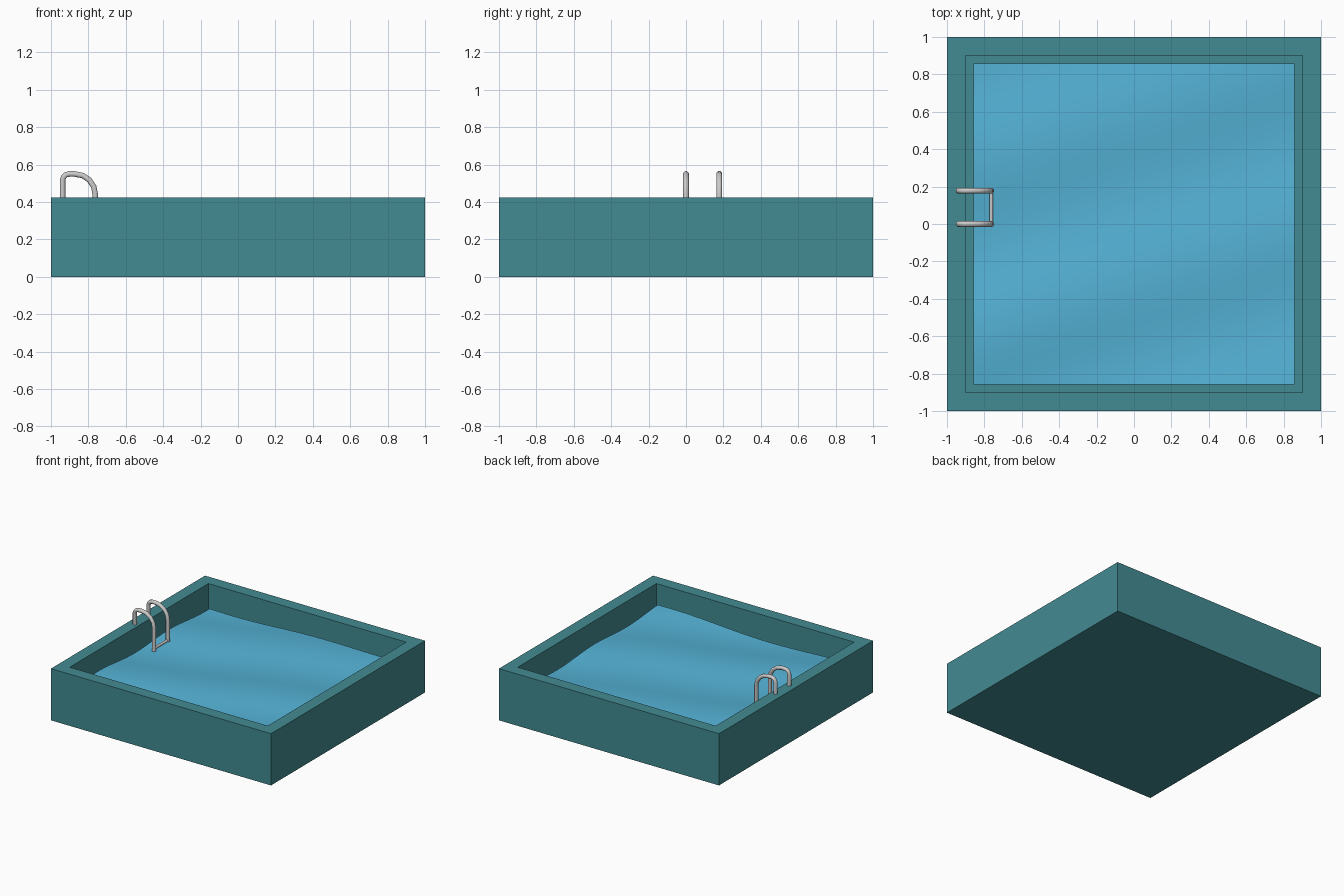
import bpy, bmesh, math
from mathutils import Vector

if "Cube" in bpy.data.objects:
    bpy.data.objects.remove(bpy.data.objects["Cube"])


def paint(obj, name, rgb):
    mat = bpy.data.materials.new(name)
    mat.diffuse_color = (*rgb, 1)
    mat.use_nodes = True
    mat.node_tree.nodes["Principled BSDF"].inputs["Base Color"].default_value = mat.diffuse_color
    obj.data.materials.append(mat)


def add_mesh(name, bm):
    mesh = bpy.data.meshes.new(name)
    bm.to_mesh(mesh)
    bm.free()
    obj = bpy.data.objects.new(name, mesh)
    bpy.context.collection.objects.link(obj)
    return obj


def tube(name, points, radius, sides=8):
    """Round tube along a path lying in, or square to, the xz plane."""
    pts = [Vector(p) for p in points]
    bm = bmesh.new()
    rings = []
    for i, p in enumerate(pts):
        a = (p - pts[i - 1]).normalized() if i else None
        b = (pts[i + 1] - p).normalized() if i < len(pts) - 1 else None
        t = ((a or b) + (b or a)).normalized()
        u = Vector((1, 0, 0)) if abs(t.y) > 0.9 else Vector((0, 1, 0))
        v = t.cross(u)
        angles = [math.tau * (k + 0.5) / sides for k in range(sides)]
        rings.append([bm.verts.new(p + radius * (u * math.cos(g) + v * math.sin(g)))
                      for g in angles])
    for r, s in zip(rings, rings[1:]):
        for k in range(sides):
            n = (k + 1) % sides
            bm.faces.new((r[k], r[n], s[n], s[k]))
    bm.faces.new(rings[0])
    bm.faces.new(rings[-1])
    bmesh.ops.recalc_face_normals(bm, faces=bm.faces)
    obj = add_mesh(name, bm)
    for f in obj.data.polygons:
        f.use_smooth = len(f.vertices) == 4
    return obj


# Pool shell: a block whose top is inset and pushed down into a basin
HEIGHT, RIM, FLOOR = 0.425, 0.142, 0.06
bm = bmesh.new()
bmesh.ops.create_cube(bm, size=1)
bmesh.ops.scale(bm, vec=(2, 2, HEIGHT), verts=bm.verts)
bmesh.ops.translate(bm, vec=(0, 0, HEIGHT / 2), verts=bm.verts)
bm.faces.ensure_lookup_table()
top = max(bm.faces, key=lambda f: f.calc_center_median().z)
bmesh.ops.inset_region(bm, faces=[top], thickness=RIM)
basin = bmesh.ops.extrude_discrete_faces(bm, faces=[top])["faces"]
bmesh.ops.translate(bm, vec=(0, 0, FLOOR - HEIGHT), verts=basin[0].verts)
shell = add_mesh("pool_shell", bm)
paint(shell, "teal_tile", (0.055, 0.26, 0.29))

# Water: a rippled sheet filling the opening
bm = bmesh.new()
bmesh.ops.create_grid(bm, x_segments=40, y_segments=40, size=1 - RIM)
for v in bm.verts:
    x, y = v.co.x, v.co.y
    s = 0.94 * y - 0.33 * x
    v.co.z = (0.262 + 0.016 * math.cos(math.tau * (s - 0.58) / 0.88)
              + 0.008 * math.sin(4.5 * x + 1.5 * y)
              + 0.004 * math.sin(6 * y - 3 * x + 1))
for f in bm.faces:
    f.smooth = True
water = add_mesh("water", bm)
paint(water, "water_blue", (0.09, 0.45, 0.68))

# Ladder rails: tight bend on the rim side, wide bend over the water
path = [(-0.938, 0.415), (-0.938, 0.515)]
path += [(-0.903 + 0.035 * math.cos(a), 0.515 + 0.035 * math.sin(a))
         for a in (math.radians(d) for d in (150, 120, 90))]
path += [(-0.873 + 0.11 * math.cos(a), 0.44 + 0.11 * math.sin(a))
         for a in (math.radians(d) for d in (90, 67.5, 45, 22.5, 0))]
path += [(-0.763, 0.10)]
for name, y in (("ladder_rail_front", 0.0), ("ladder_rail_back", 0.178)):
    tube(name, [(x, y, z) for x, z in path], 0.016)

# Ladder rungs: the highest just breaks the water
for i, z in enumerate((0.272, 0.20, 0.13)):
    tube(f"ladder_rung_{i + 1}", [(-0.763, 0, z), (-0.763, 0.178, z)], 0.011)
